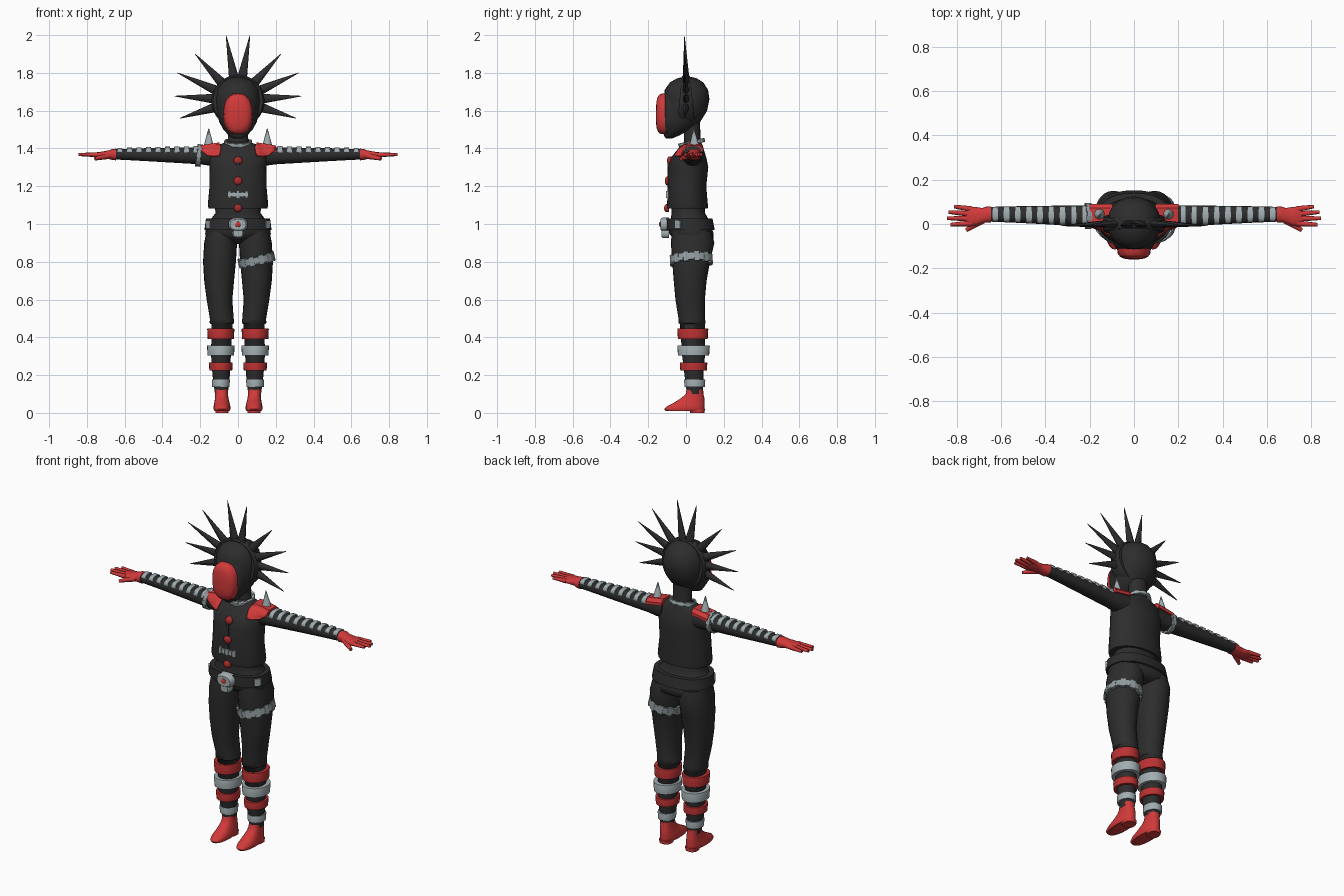
import bpy, bmesh, math
from mathutils import Vector, Matrix
from mathutils.bvhtree import BVHTree


def material(name, rgb):
    m = bpy.data.materials.new(name)
    m.diffuse_color = (*rgb, 1)
    return m


BLACK = material("charcoal", (0.026, 0.026, 0.027))
RED = material("red", (0.64, 0.042, 0.042))
BAND_RED = material("band_red", (0.49, 0.031, 0.031))
DARK_RED = material("dark_red", (0.40, 0.025, 0.025))
GREY = material("light_grey", (0.36, 0.42, 0.44))
STEEL = material("steel", (0.28, 0.33, 0.345))


def finish(name, bm, mat, angle=40):
    bmesh.ops.recalc_face_normals(bm, faces=bm.faces)
    me = bpy.data.meshes.new(name)
    bm.to_mesh(me)
    bm.free()
    me.materials.append(mat)
    me.shade_smooth()
    me.set_sharp_from_angle(angle=math.radians(angle))
    ob = bpy.data.objects.new(name, me)
    bpy.context.collection.objects.link(ob)
    return ob


def skin(name, rings, mat, angle=40):
    """Bridge closed rings of points and cap both ends."""
    bm = bmesh.new()
    vs = [[bm.verts.new(p) for p in r] for r in rings]
    n = len(vs[0])
    for a, b in zip(vs, vs[1:]):
        for i in range(n):
            bm.faces.new((a[i], a[(i + 1) % n], b[(i + 1) % n], b[i]))
    bm.faces.new(vs[0][::-1])
    bm.faces.new(vs[-1])
    return finish(name, bm, mat, angle)


def loft(name, axis, rows, mat, n=24, e=2.0, angle=40):
    """Rows are (position on axis, centre a, centre b, radius a, radius b)."""
    rings = []
    for t, ca, cb, ra, rb in rows:
        ring = []
        for i in range(n):
            w = 2 * math.pi * i / n
            c, s = math.cos(w), math.sin(w)
            a = ca + ra * math.copysign(abs(c) ** (2 / e), c)
            b = cb + rb * math.copysign(abs(s) ** (2 / e), s)
            ring.append({"x": (t, a, b), "y": (a, t, b), "z": (a, b, t)}[axis])
        rings.append(ring)
    return skin(name, rings, mat, angle)


def cone(name, base, tip, r0, r1, mat, n=10, flat=1.0):
    base, tip = Vector(base), Vector(tip)
    d = tip - base
    bm = bmesh.new()
    bmesh.ops.create_cone(bm, cap_ends=True, segments=n, radius1=r0, radius2=r1, depth=d.length)
    rot = d.to_track_quat("Z", "Y").to_matrix().to_4x4()
    bm.transform(Matrix.Translation((base + tip) / 2) @ rot @ Matrix.Diagonal((1, flat, 1, 1)))
    return finish(name, bm, mat, 60)


def chain(name, pts, size, mat, centre):
    """Alternating tall and short links round a closed path."""
    bm = bmesh.new()
    for i, p in enumerate(pts):
        p = Vector(p)
        t = (Vector(pts[(i + 1) % len(pts)]) - Vector(pts[i - 1])).normalized()
        o = p - Vector(centre)
        o = (o - t * o.dot(t)).normalized()
        rot = Matrix((t, o, t.cross(o))).transposed().to_4x4()
        k = 1 if i % 2 else 0.72
        bmesh.ops.create_cube(bm, size=1, matrix=Matrix.Translation(p) @ rot @
                              Matrix.Diagonal((size[0], size[1] * (0.6 + 0.4 * k), size[2] * k, 1)))
    return finish(name, bm, mat, 30)


def box(name, c, size, mat, rot=Matrix.Identity(4)):
    bm = bmesh.new()
    bmesh.ops.create_cube(bm, size=1, matrix=Matrix.Translation(c) @ rot @ Matrix.Diagonal((*size, 1)))
    return finish(name, bm, mat, 30)


def circle(n):
    return [(math.cos(2 * math.pi * i / n), math.sin(2 * math.pi * i / n)) for i in range(n)]


# head, neck, hood rim and face mask
loft("head", "z", [(1.452, 0, -.09, .02, .015), (1.465, 0, -.08, .045, .035), (1.50, 0, -.045, .078, .073),
                   (1.54, 0, -.023, .099, .098), (1.60, 0, -.004, .115, .116), (1.66, 0, .004, .12, .12),
                   (1.71, 0, .002, .111, .115), (1.75, 0, .003, .085, .088), (1.772, 0, .005, .05, .05),
                   (1.78, 0, .005, .015, .015)], BLACK, 32, 2.1, angle=60)
loft("neck", "z", [(1.40, 0, .035, .065, .05), (1.45, 0, .033, .054, .043), (1.54, 0, .03, .054, .045)], BLACK)
loft("hood_rim", "y", [(-.03, 0, 1.60, .105, .13), (-.07, 0, 1.595, .098, .132), (-.10, 0, 1.588, .087, .122),
                       (-.112, 0, 1.583, .077, .11)], BLACK, 32, 2.2, 50)
loft("face_mask", "y", [(-.108, 0, 1.583, .077, .109), (-.135, 0, 1.583, .073, .106), (-.148, 0, 1.583, .063, .095),
                        (-.156, 0, 1.58, .047, .07), (-.16, 0, 1.575, .02, .03)], RED, 32, 2.4, 50)

# headband arching over the head, with a fan of spikes
rings = []
for i in range(29):
    a = math.radians(-58 + 296 * i / 28)
    w = .022 + .026 * max(0, 1 - math.sin(a)) / 2
    rings.append([(r * math.cos(a), y, 1.65 + r * math.sin(a))
                  for r, y in ((.10, -w), (.132, -w), (.14, -w * .6), (.14, w * .6), (.132, w), (.10, w))])
skin("headband", rings, BLACK)
for s in (-1, 1):
    for x, z in ((.063, 1.997), (.227, 1.90), (.32, 1.80), (.335, 1.677), (.307, 1.56)):
        d = Vector((x, 0, z - 1.655)).normalized()
        cone("head_spike", (s * d.x * .13, 0, 1.655 + d.z * .13), (s * x, -.008, z), .017, .001, BLACK, 8, 1.5)

# jacket, waist and hips
jacket = loft("jacket", "z", [(1.085, 0, .01, .14, .09), (1.083, 0, .008, .156, .107), (1.10, 0, .008, .16, .108),
                              (1.20, 0, .005, .151, .102), (1.30, 0, .012, .150, .106), (1.35, 0, .014, .155, .094),
                              (1.385, 0, .022, .150, .075), (1.415, 0, .03, .115, .058), (1.435, 0, .034, .06, .046)],
              BLACK, 40, 2.1, 50)
loft("waist", "z", [(1.11, 0, .01, .13, .09), (1.06, 0, .012, .118, .088), (1.03, 0, .018, .14, .098),
                    (1.0, 0, .02, .165, .11), (.95, 0, .028, .174, .118), (.92, 0, .04, .165, .105),
                    (.905, 0, .04, .10, .08), (.895, 0, .04, .05, .05)], BLACK, 32, 2.3, 60)
loft("belt", "z", [(.968, 0, .024, .166, .12), (.968, 0, .024, .178, .128), (1.028, 0, .018, .17, .122),
                   (1.028, 0, .018, .15, .11)], BLACK, 32, 2.3)
box("jacket_placket", (0, -.096, 1.22), (.016, .006, .22), BLACK)

sleeve_rows = [(.10, .035, 1.365, .055, .055), (.15, .035, 1.362, .052, .053), (.2, .036, 1.361, .048, .045),
               (.3, .038, 1.363, .045, .041), (.42, .041, 1.366, .041, .037), (.54, .043, 1.368, .037, .032),
               (.66, .044, 1.369, .033, .027)]


def sleeve_at(x):
    for a, b in zip(sleeve_rows, sleeve_rows[1:]):
        if x <= b[0]:
            k = (x - a[0]) / (b[0] - a[0])
            return [p + (q - p) * k for p, q in zip(a, b)]
    return sleeve_rows[-1]


def surface_hit(objs, origin, d):
    hits = []
    for o in objs:
        tree = BVHTree.FromPolygons([v.co for v in o.data.vertices], [p.vertices for p in o.data.polygons])
        h = tree.ray_cast(origin, d)
        if h[0] is None:
            h = tree.find_nearest(origin + d * .9)
        hits.append(h[0])
    return min(hits, key=lambda p: (p - origin).cross(d).length * 20 + (p - origin).dot(d))


for s in (-1, 1):
    # sleeves with ribbed plates along the top
    sleeve = loft("sleeve", "x", [(s * r[0], *r[1:]) for r in sleeve_rows], BLACK, 24, 2.2, 60)
    for i in range(9):
        x = .222 + .0505 * i
        _, cy, cz, ry, rz = sleeve_at(x)
        loft("sleeve_plate", "x", [(s * (x - .013), cy, cz + rz * .52, ry * .95, rz * .64),
                                   (s * (x + .013), cy, cz + rz * .52, ry * .95, rz * .64)], GREY, 16, 2.5)
    # shoulder flap: pointed front draped over the jacket, flat pad on top
    bm, d, grid = bmesh.new(), Vector((0, 1, -1)).normalized(), []
    for v, x0, x1 in ((.922, .098, .112), (.935, .096, .136), (.948, .093, .16), (.96, .091, .18),
                      (.972, .09, .194), (.99, .092, .197), (1.01, .098, .198), (1.03, .10, .198)):
        row = []
        for i in range(7):
            o = Vector((s * (x0 + (x1 - x0) * i / 6), v * .7071, v * .7071)) - d * 1.9
            row.append(bm.verts.new(surface_hit((jacket, sleeve), o, d) - d * .007))
        grid.append(row)
    for a, b in zip(grid, grid[1:]):
        for i in range(6):
            bm.faces.new((a[i], a[i + 1], b[i + 1], b[i]))
    bmesh.ops.recalc_face_normals(bm, faces=bm.faces)
    flap = finish("shoulder_flap", bm, RED)
    mod = flap.modifiers.new("thickness", "SOLIDIFY")
    mod.thickness, mod.offset = .008, 0
    skin("shoulder_pad", [[(s * x, -.008, z - .022), (s * x, .005, z), (s * x, .072, z), (s * x, .09, z - .018),
                           (s * x, .09, z - .035), (s * x, -.008, z - .035)]
                          for x, z in ((.098, 1.432), (.15, 1.424), (.2, 1.416))], RED, 30)
    cone("shoulder_spike", (s * .155, .045, 1.40), (s * .155, .04, 1.505), .030, .002, GREY, 8)

    # hands
    loft("hand", "x", [(s * .645, .043, 1.368, .037, .031), (s * .665, .043, 1.368, .036, .029),
                       (s * .685, .038, 1.367, .034, .023), (s * .715, .035, 1.366, .042, .018),
                       (s * .745, .035, 1.365, .044, .015), (s * .762, .035, 1.365, .036, .009)], RED, 16, 2.3, 60)
    for y0, tx, ty in ((.067, .812, .079), (.045, .838, .054), (.024, .845, .026), (.003, .828, -.003)):
        cone("finger", (s * .735, y0, 1.366), (s * tx, ty, 1.368), .0135, .008, RED, 8)
    cone("thumb", (s * .685, .018, 1.362), (s * .757, -.028, 1.345), .018, .009, RED, 8)

    # legs and striped leg bands
    loft("leg", "z", [(z, s * x, y, rx, ry) for z, x, y, rx, ry in (
        (.96, .085, .03, .082, .105), (.90, .092, .035, .087, .115), (.80, .098, .027, .087, .10),
        (.70, .100, .022, .079, .087), (.60, .098, .022, .068, .078), (.50, .086, .03, .063, .07),
        (.475, .085, .032, .065, .072), (.47, .085, .034, .056, .066), (.30, .09, .04, .052, .06),
        (.20, .089, .042, .046, .05), (.10, .088, .047, .034, .042))], BLACK, 24, 2.1, 60)
    for z0, z1, y, rx, ry, mat in ((.39, .447, .036, .072, .082, BAND_RED), (.303, .357, .04, .073, .086, GREY),
                                   (.225, .268, .04, .063, .073, BAND_RED), (.138, .178, .046, .048, .056, GREY)):
        loft("leg_band", "z", [(z0, s * .091, y, rx * .75, ry * .75), (z0, s * .091, y, rx * .96, ry * .96),
                               (z1 - .004, s * .091, y, rx, ry), (z1, s * .091, y, rx * .98, ry * .98),
                               (z1, s * .091, y, rx * .75, ry * .75)], mat)
    # shoes
    loft("shoe", "z", [(.01, s * .085, -.008, .040, .10), (.02, s * .085, -.008, .045, .107),
                       (.035, s * .085, -.002, .044, .10), (.055, s * .085, .018, .040, .08),
                       (.08, s * .086, .037, .035, .06), (.10, s * .087, .045, .034, .047),
                       (.125, s * .088, .047, .036, .044)], RED, 24, 2.3, 60)
    loft("shoe_heel", "z", [(0, s * .085, .06, .034, .038), (.02, s * .085, .06, .036, .04)], RED, 16, 2.6)
    # belt side plates, angled round the hip
    box("belt_plate", (s * .156, -.042, .998), (.010, .036, .040), GREY if s > 0 else STEEL,
        Matrix.Rotation(-s * .7, 4, "Z"))

# jacket buttons and chest badge
for z, r in ((1.335, .023), (1.228, .023), (1.084, .021)):
    y = surface_hit((jacket,), Vector((0, -1, max(z, 1.09))), Vector((0, 1, 0))).y
    loft("button", "y", [(y + .01, 0, z, r, r), (y - .006, 0, z, r, r), (y - .013, 0, z, r * .7, r * .7),
                         (y - .016, 0, z, r * .3, r * .3)], DARK_RED, 16, angle=60)
for i in range(5):
    box("chest_badge", (.0225 * (i - 2), -.098, 1.156), (.0185, .016, .036 if i % 2 == 0 else .028), GREY)
box("chest_badge_bar", (0, -.098, 1.156), (.11, .010, .014), GREY)

# skull-shaped belt buckle
loft("buckle_cranium", "y", [(-.09, 0, .997, .051, .037), (-.124, 0, .997, .051, .037), (-.135, 0, .997, .042, .029)],
     GREY, 20, 2.4)
loft("buckle_jaw", "y", [(-.09, 0, .953, .031, .028), (-.122, 0, .953, .031, .028), (-.131, 0, .953, .024, .021)],
     GREY, 16, 2.8)
loft("buckle_gem", "y", [(-.12, 0, .998, .016, .016), (-.138, 0, .998, .014, .014), (-.142, 0, .998, .006, .006)],
     RED, 12)

# neck chain, arm strap and thigh strap
chain("neck_chain", [(.068 * c, .03 + .062 * t, 1.43 + .014 * t) for c, t in circle(22)],
      (.022, .014, .022), GREY, (0, .03, 1.43))
chain("arm_strap", [(-.207 + .006 * t, .036 + .053 * c, 1.363 + .052 * t) for c, t in circle(18)],
      (.021, .012, .028), STEEL, (-.207, .036, 1.363))
chain("thigh_strap", [(.098 + .089 * c, .028 + .106 * t, .81 + .02 * c + .004 * t) for c, t in circle(24)],
      (.028, .014, .05), STEEL, (.098, .028, .81))
